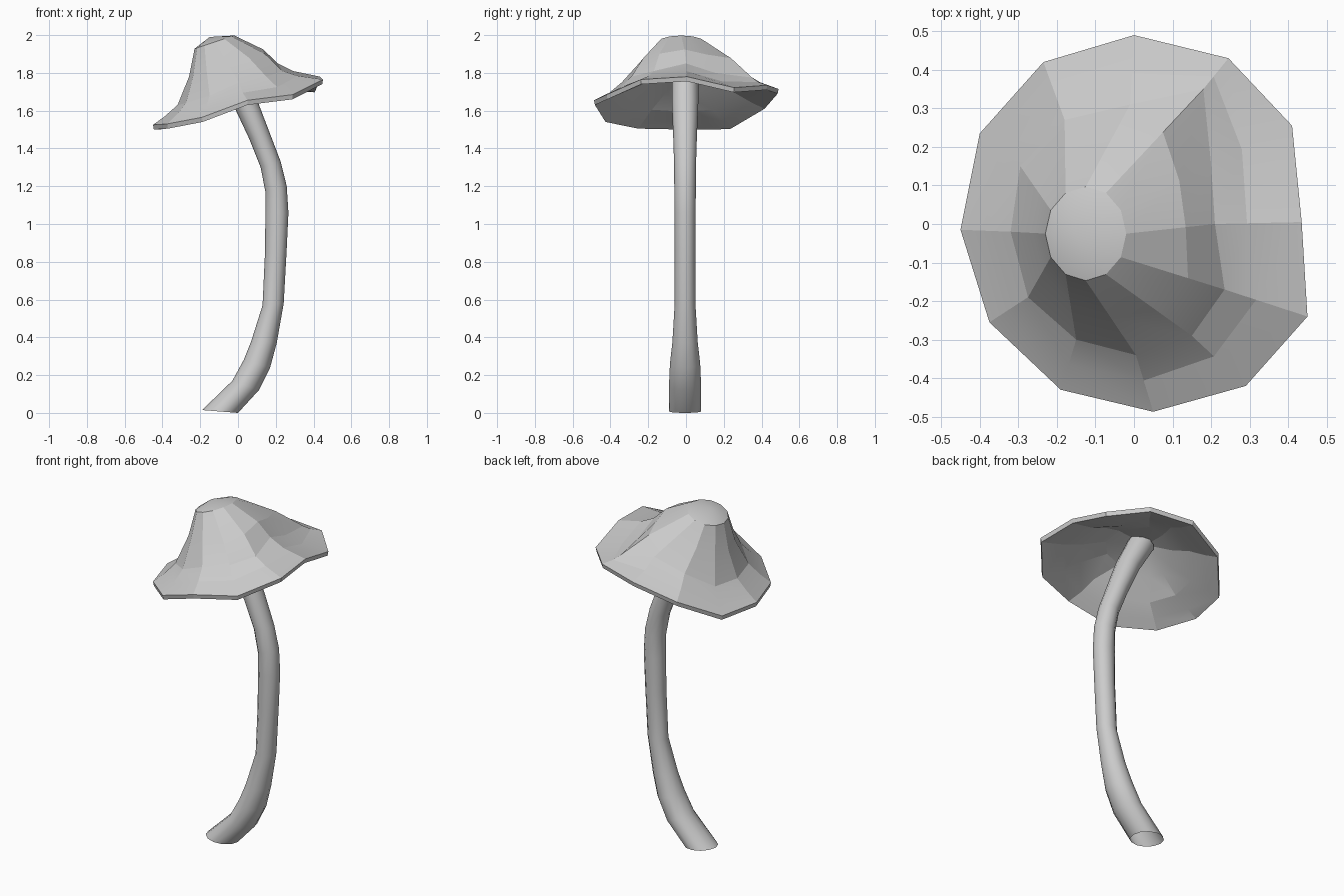
import bpy, bmesh
from math import cos, sin, pi, radians
from mathutils import Vector

if "Cube" in bpy.data.objects:
    bpy.data.objects.remove(bpy.data.objects["Cube"])

N = 12


def make_object(name, rings, ends, angle):
    """Loft closed rings; each end may be closed with a fan to a centre point."""
    bm = bmesh.new()
    loops = [[bm.verts.new(p) for p in r] for r in rings]
    for a, b in zip(loops, loops[1:]):
        for i in range(N):
            j = (i + 1) % N
            bm.faces.new((a[i], a[j], b[j], b[i]))
    for loop, centre in zip((loops[0], loops[-1]), ends):
        if centre is not None:
            c = bm.verts.new(centre)
            for i in range(N):
                bm.faces.new((loop[i], loop[(i + 1) % N], c))
    bmesh.ops.recalc_face_normals(bm, faces=bm.faces)
    mesh = bpy.data.meshes.new(name)
    bm.to_mesh(mesh)
    bm.free()
    ob = bpy.data.objects.new(name, mesh)
    bpy.context.collection.objects.link(ob)
    bpy.ops.object.select_all(action='DESELECT')
    bpy.context.view_layer.objects.active = ob
    ob.select_set(True)
    bpy.ops.object.shade_smooth_by_angle(angle=radians(angle))


def between(a, b, base, swing, tz):
    """Ring between two others; the spacing shifts from left to right."""
    out = []
    for i in range(N):
        p = a[i].lerp(b[i], base + swing * cos(2 * pi * i / N))
        p.z = a[i].z + (b[i].z - a[i].z) * tz
        out.append(p)
    return out


def lowered(ring, dz, shrink=1.0):
    """Copy of a ring moved down and shrunk about its own middle."""
    mid = sum(ring, Vector()) / N
    return [Vector((mid.x + (p.x - mid.x) * shrink,
                    mid.y + (p.y - mid.y) * shrink, p.z - dz)) for p in ring]


# Cap: wavy tilted rim, shoulder ring and small crown ring
rim = [Vector(p) for p in (
    (.435, .005, 1.78), (.41, .255, 1.722), (.245, .43, 1.735),
    (0, .49, 1.715), (-.235, .42, 1.635), (-.40, .235, 1.527),
    (-.45, -.015, 1.525), (-.375, -.255, 1.53), (-.19, -.43, 1.565),
    (.05, -.487, 1.655), (.29, -.42, 1.685), (.45, -.24, 1.765))]
shoulder = [Vector(p) for p in (
    (.21, 0, 1.85), (.20, .155, 1.80), (.18, .35, 1.775),
    (-.01, .31, 1.80), (-.18, .27, 1.73), (-.295, .15, 1.64),
    (-.32, -.02, 1.63), (-.275, -.19, 1.64), (-.15, -.30, 1.68),
    (.005, -.34, 1.75), (.15, -.29, 1.78), (.235, -.17, 1.81))]
crown = [Vector((-.125 + .105 * cos(a), -.025 + .122 * sin(a), 1.963 + .035 * cos(a)))
         for a in (2 * pi * i / N for i in range(N))]
slope = between(crown, shoulder, .5, .17, .5)
brim = between(shoulder, rim, .45, -.08, .58)

# Thin brim with a shallower hollow underneath, meeting the stem top
make_object("mushroom_cap",
            [crown, slope, shoulder, brim, rim,
             lowered(rim, .025, .99), lowered(brim, .03), lowered(shoulder, .035, .95),
             lowered(slope, .085, .8)],
            ((-.15, -.03, 1.99), (-.09, -.01, 1.82)), 12)

# Stem: left edge x,z / right edge x,z / half depth at each station
stations = (
    (-.19, .015, 0, 0, .085), (-.03, .17, .11, .12, .085),
    (.03, .28, .17, .24, .08), (.07, .38, .205, .37, .067),
    (.13, .57, .242, .58, .055), (.143, .85, .257, .85, .055),
    (.145, 1.05, .267, 1.06, .056), (.145, 1.17, .258, 1.2, .057),
    (.12, 1.3, .226, 1.33, .058), (.06, 1.45, .165, 1.49, .063),
    (-.02, 1.62, .10, 1.66, .07), (-.12, 1.78, .01, 1.84, .07))
rings = []
for xl, zl, xr, zr, hy in stations:
    c = Vector(((xl + xr) / 2, -.005, (zl + zr) / 2))
    u = Vector(((xr - xl) / 2, 0, (zr - zl) / 2))
    rings.append([c + u * cos(2 * pi * i / N) + Vector((0, hy * sin(2 * pi * i / N), 0))
                  for i in range(N)])
make_object("mushroom_stem", rings, (None, None), 45)
